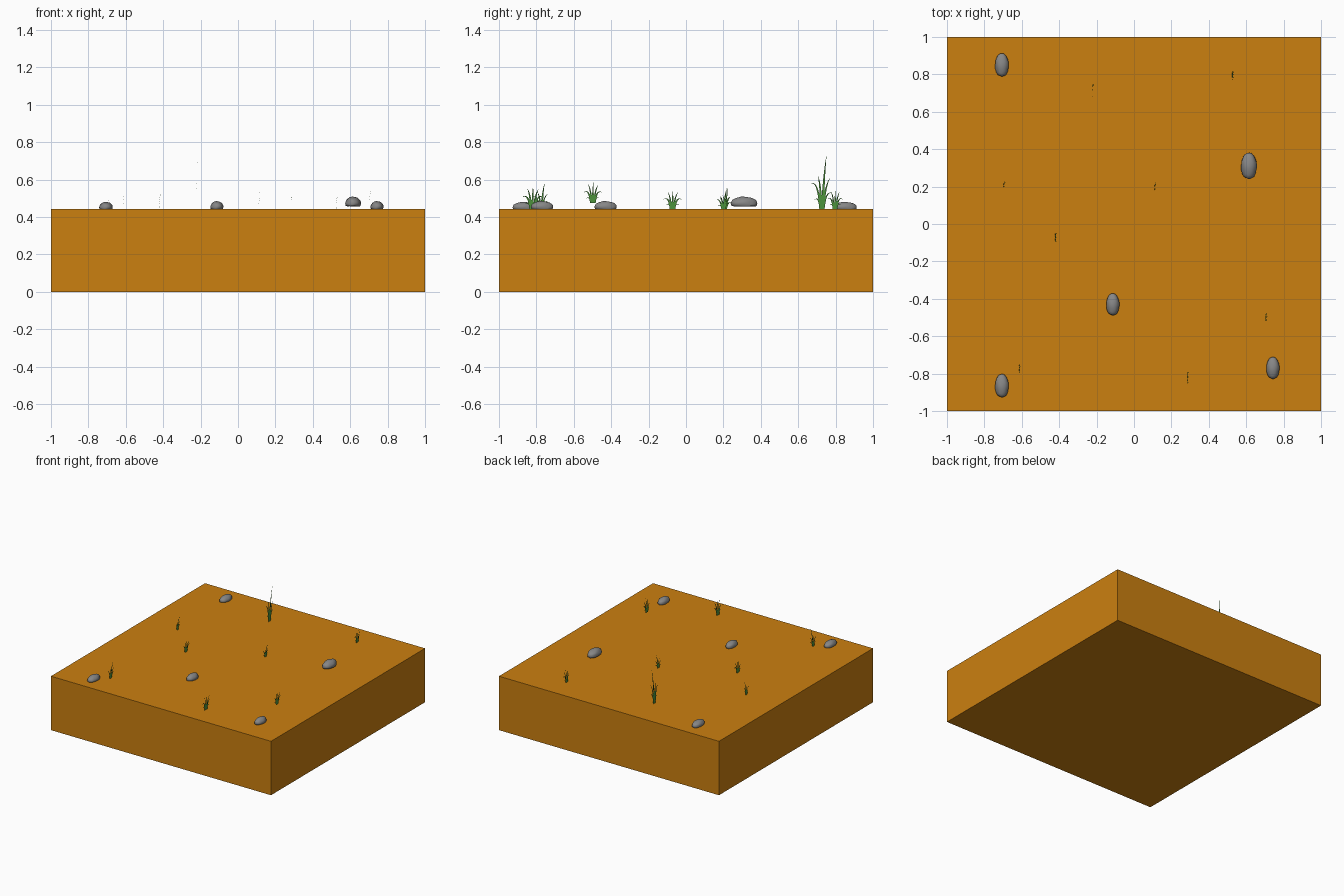
import bpy, bmesh, math
from mathutils import Vector, noise

if "Cube" in bpy.data.objects:
    bpy.data.objects.remove(bpy.data.objects["Cube"])


def material(name, rgb):
    m = bpy.data.materials.new(name)
    m.diffuse_color = (*rgb, 1)
    m.use_nodes = True
    m.node_tree.nodes["Principled BSDF"].inputs["Base Color"].default_value = m.diffuse_color
    return m


SAND = material("sand_orange", (0.60, 0.215, 0.005))
GREY = material("stone_grey", (0.24, 0.24, 0.24))
GREEN = material("grass_green", (0.075, 0.30, 0.045))
TOP = 0.443


def finish(name, bm, mat, smooth=False):
    me = bpy.data.meshes.new(name)
    bm.to_mesh(me)
    bm.free()
    me.materials.append(mat)
    for p in me.polygons:
        p.use_smooth = smooth
    ob = bpy.data.objects.new(name, me)
    bpy.context.collection.objects.link(ob)
    return ob


# ground block
bm = bmesh.new()
bmesh.ops.create_cube(bm, size=1)
for v in bm.verts:
    v.co = Vector((v.co.x * 2, v.co.y * 2, (v.co.z + 0.5) * TOP))
finish("ground_block", bm, SAND)


# stones: lumpy pebbles with a flattened underside
def stone(i, x, y, z, sx, sy, h):
    bm = bmesh.new()
    bmesh.ops.create_icosphere(bm, subdivisions=3, radius=1)
    for v in bm.verts:
        d = v.co.normalized()
        p = d * (0.98 + 0.10 * noise.noise(d * 1.9 + Vector((3, 7, 1))))
        up = max(p.z, -0.35 + 0.05 * noise.noise(d * 4))
        v.co = Vector((x + p.x * sx / 2, y + p.y * sy / 2,
                       z + (up + 0.35) / 1.35 * h))
    finish(f"stone_{i}", bm, GREY, True)


STONES = [(-0.706, 0.85, TOP - 0.003, 0.075, 0.13, 0.042),
          (0.615, 0.31, 0.458, 0.087, 0.147, 0.052),
          (-0.113, -0.43, TOP - 0.001, 0.072, 0.123, 0.044),
          (-0.706, -0.865, TOP - 0.003, 0.075, 0.13, 0.042),
          (0.743, -0.77, TOP - 0.001, 0.072, 0.123, 0.044)]
for i, s in enumerate(STONES, 1):
    stone(i, *s)

# blades of a tuft: base offset, tip offset, tip height, arch height, width
FAN = [(0.00, 0.02, 1.00, 0.60, 0.11), (-0.06, -0.26, 0.92, 0.70, 0.10),
       (0.06, 0.30, 0.90, 0.70, 0.10), (-0.10, -0.50, 0.50, 0.75, 0.10),
       (0.10, 0.50, 0.50, 0.72, 0.10), (-0.08, -0.36, 0.22, 0.36, 0.08),
       (0.08, 0.36, 0.22, 0.36, 0.08)]
TALL = [(0.03, 0.22, 1.00, 0.60, 0.13), (-0.03, -0.20, 0.62, 0.50, 0.12),
        (0.06, 0.40, 0.58, 0.45, 0.11), (-0.08, -0.50, 0.48, 0.52, 0.10),
        (0.08, 0.48, 0.30, 0.34, 0.09), (-0.08, -0.36, 0.17, 0.25, 0.08)]


# grass tuft: thin tapered blades fanned in the y-z plane
def tuft(i, x, y, z, width, height, blades):
    bm = bmesh.new()
    n = 6
    for k, (b, tip, th, arch, w) in enumerate(blades):
        p0, p1, p2 = Vector((b, 0)), Vector((b + (tip - b) * 0.25, arch)), Vector((tip, th))
        for p in (p0, p1, p2):
            p.x *= width
            p.y *= height
        rows = []
        for s in range(n + 1):
            t = s / n
            c = p0 * (1 - t) ** 2 + p1 * 2 * t * (1 - t) + p2 * t * t
            d = (p1 - p0) * (1 - t) + (p2 - p1) * t
            d.normalize()
            hw = 0.5 * w * width * (1 - 0.97 * t ** 1.6)
            bx = x - 0.004 + 0.010 * (c.y / height) ** 2 + (k % 3 - 1) * 0.0008
            rows.append([bm.verts.new((bx, y + c.x + sg * d.y * hw,
                                       z + c.y - sg * d.x * hw)) for sg in (-1, 1)])
        for a, e in zip(rows, rows[1:]):
            bm.faces.new((a[0], a[1], e[1], e[0]))
    finish(f"grass_tuft_{i}", bm, GREEN)


TUFTS = [(-0.218, 0.727, TOP, 0.11, 0.287, TALL),
         (0.53, 0.797, TOP, 0.085, 0.103, FAN),
         (-0.692, 0.21, TOP, 0.07, 0.117, TALL),
         (0.115, 0.20, TOP, 0.085, 0.112, TALL),
         (-0.418, -0.072, TOP, 0.10, 0.10, FAN),
         (0.708, -0.498, 0.475, 0.10, 0.110, FAN),
         (-0.61, -0.775, TOP, 0.09, 0.142, TALL),
         (0.287, -0.82, TOP, 0.115, 0.122, FAN)]
for i, t in enumerate(TUFTS, 1):
    tuft(i, *t)
